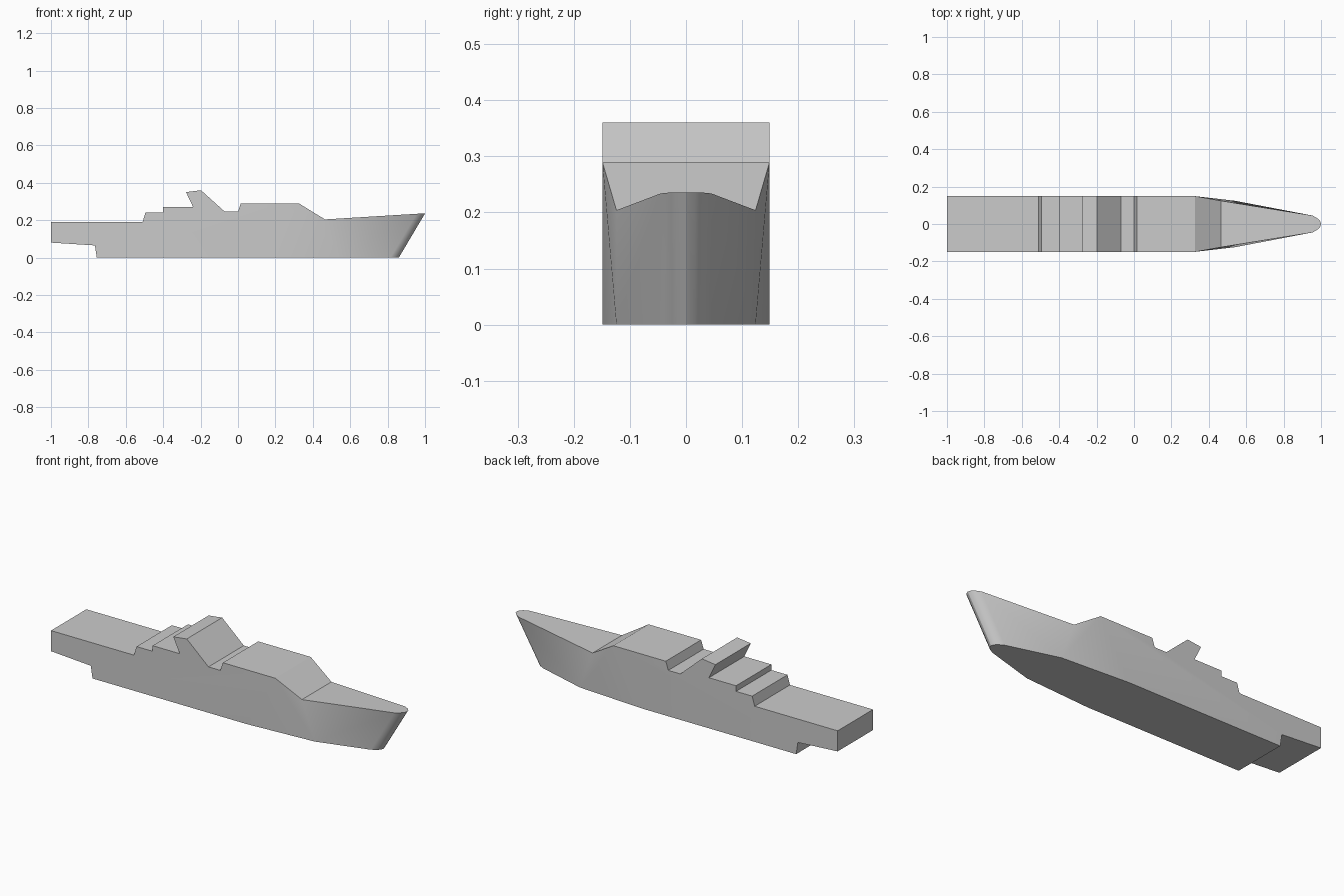
import bpy, bmesh, math

if "Cube" in bpy.data.objects:
    bpy.data.objects.remove(bpy.data.objects["Cube"])

W = 0.149  # half beam

# Side profile (x, z), from the stern bottom round over the superstructure to the bow joint
profile = [(0.155, 0), (-0.755, 0), (-0.765, 0.065), (-1, 0.08), (-1, 0.19),
           (-0.51, 0.19), (-0.495, 0.24), (-0.40, 0.24), (-0.40, 0.27),
           (-0.24, 0.27), (-0.278, 0.35), (-0.198, 0.36), (-0.07, 0.245),
           (0.0, 0.245), (0.015, 0.29), (0.325, 0.29)]

# Bow stations: half width, deck x, deck z, keel x
stations = [(W, 0.325, 0.29, 0.155), (0.124, 0.465, 0.204, 0.54),
            (0.045, 0.955, 0.234, 0.815), (0.03, 0.981, 0.2355, 0.841),
            (0.016, 0.995, 0.236, 0.855), (0.0, 1.0, 0.236, 0.86)]

bm = bmesh.new()
cache = {}


def vert(x, y, z):
    key = (x, y, z)
    if key not in cache:
        cache[key] = bm.verts.new(key)
    return cache[key]


def face(*points):
    unique = list(dict.fromkeys(vert(*p) for p in points))
    bm.faces.new(unique)


# Midship hull and superstructure: the profile across the full beam
for s in (-1, 1):
    face(*[(x, s * W, z) for x, z in profile])
for (x0, z0), (x1, z1) in zip(profile, profile[1:]):
    face((x0, -W, z0), (x1, -W, z1), (x1, W, z1), (x0, W, z0))

# Raked bow: deck and bottom strips, mirrored sides
for i, (a, b) in enumerate(zip(stations, stations[1:])):
    (y0, t0, h0, k0), (y1, t1, h1, k1) = a, b
    face((t0, -y0, h0), (t1, -y1, h1), (t1, y1, h1), (t0, y0, h0))
    face((k0, -y0, 0), (k1, -y1, 0), (k1, y1, 0), (k0, y0, 0))
    for s in (-1, 1):
        top0, top1 = (t0, s * y0, h0), (t1, s * y1, h1)
        low0, low1 = (k0, s * y0, 0), (k1, s * y1, 0)
        if i == 0:  # twisted shoulder panel
            face(low0, low1, top0)
            face(top0, low1, top1)
        else:
            face(low0, low1, top1, top0)

bmesh.ops.recalc_face_normals(bm, faces=bm.faces)
mesh = bpy.data.meshes.new("ship_hull")
bm.to_mesh(mesh)
bm.free()
hull = bpy.data.objects.new("ship_hull", mesh)
bpy.context.collection.objects.link(hull)

# Rounded stem, crisp edges elsewhere
bpy.context.view_layer.objects.active = hull
hull.select_set(True)
bpy.ops.object.shade_smooth_by_angle(angle=math.radians(30))
